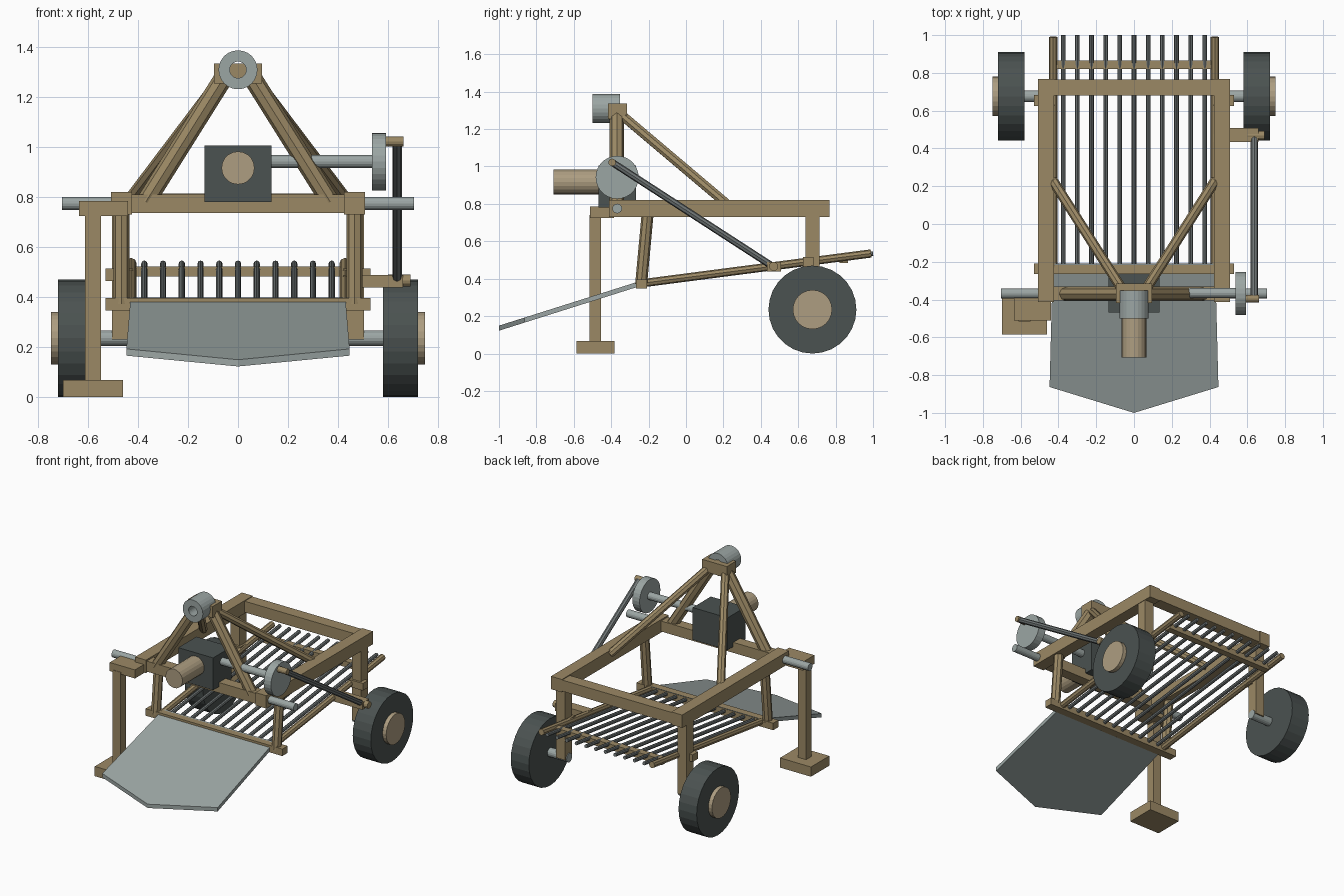
import bpy, bmesh, math
from mathutils import Vector

if "Cube" in bpy.data.objects:
    bpy.data.objects.remove(bpy.data.objects["Cube"])


def mat(name, r, g, b):
    m = bpy.data.materials.new(name)
    m.diffuse_color = (r, g, b, 1)
    m.use_nodes = True
    m.node_tree.nodes["Principled BSDF"].inputs["Base Color"].default_value = m.diffuse_color
    return m


TAN = mat("tan_paint", 0.33, 0.25, 0.13)
HUB = mat("pale_tan", 0.42, 0.34, 0.22)
STEEL = mat("steel", 0.33, 0.38, 0.37)
ROD = mat("rod_steel", 0.16, 0.18, 0.18)
DARK = mat("dark_rubber", 0.07, 0.085, 0.082)


def finish(name, bm, m):
    bmesh.ops.recalc_face_normals(bm, faces=bm.faces)
    me = bpy.data.meshes.new(name)
    bm.to_mesh(me)
    bm.free()
    me.materials.append(m)
    ob = bpy.data.objects.new(name, me)
    bpy.context.collection.objects.link(ob)
    return ob


def box(name, x, y, z, m=TAN):
    """Box from (min, max) ranges."""
    bm = bmesh.new()
    bmesh.ops.create_cube(bm, size=1)
    for v in bm.verts:
        for i, (a, b) in enumerate((x, y, z)):
            v.co[i] = (a + b) / 2 + v.co[i] * (b - a)
    return finish(name, bm, m)


def bar(name, a, b, r, m=TAN, n=8):
    """Round or faceted bar between two points."""
    a, b = Vector(a), Vector(b)
    d = b - a
    bm = bmesh.new()
    bmesh.ops.create_cone(bm, cap_ends=True, segments=n, radius1=r, radius2=r, depth=d.length)
    q = d.to_track_quat('Z', 'Y')
    for v in bm.verts:
        v.co = q @ v.co + (a + b) / 2
    return finish(name, bm, m)


def span(s, a, b):
    """Mirror an x range to side s."""
    return tuple(sorted((s * a, s * b)))


# main frame cross beams
box("front_beam", (-0.44, 0.44), (-0.405, -0.33), (0.737, 0.81))
box("rear_beam", (-0.44, 0.44), (0.68, 0.765), (0.737, 0.815))

for s, side in ((-1, "left"), (1, "right")):
    # side rails, rear legs and pivot blocks
    box(side + "_frame_rail", span(s, 0.424, 0.508), (-0.413, 0.768), (0.73, 0.82))
    box(side + "_rear_leg", span(s, 0.435, 0.505), (0.64, 0.715), (0.23, 0.74))
    box(side + "_pivot_block", span(s, 0.42, 0.53), (0.625, 0.683), (0.465, 0.515))
    # headstock legs and braces
    bar(side + "_mast_leg", (s * 0.37, -0.37, 0.78), (s * 0.05, -0.37, 1.29), 0.038)
    bar(side + "_mast_brace", (s * 0.43, 0.23, 0.79), (s * 0.06, -0.35, 1.28), 0.027)
    # sieve hangers and side rails
    bar(side + "_sieve_hanger", (s * 0.467, -0.205, 0.75), (s * 0.467, -0.24, 0.37), 0.032)
    bar(side + "_sieve_rail", (s * 0.428, -0.24, 0.375), (s * 0.428, 0.99, 0.535), 0.022)
    # lower hitch pins
    bar(side + "_hitch_pin", (s * 0.43, -0.368, 0.775), (s * 0.705, -0.368, 0.775), 0.026, STEEL, 16)
    # wheels
    c = (0.676, 0.235)
    bar(side + "_axle", (s * 0.43, *c), (s * 0.62, *c), 0.031, STEEL, 16)
    bar(side + "_tyre", (s * 0.58, *c), (s * 0.72, *c), 0.235, DARK, 28)
    bar(side + "_hub", (s * 0.69, *c), (s * 0.748, *c), 0.105, HUB, 24)

# headstock block and hitch ring
box("mast_block", (-0.096, 0.096), (-0.417, -0.315), (1.255, 1.336))
bm = bmesh.new()
N = 24
loops = []
for r, y in ((0.078, -0.50), (0.078, -0.353), (0.033, -0.353), (0.033, -0.50)):
    loops.append([bm.verts.new((r * math.cos(2 * math.pi * i / N), y,
                                1.31 + r * math.sin(2 * math.pi * i / N))) for i in range(N)])
for k in range(4):
    p, q = loops[k], loops[(k + 1) % 4]
    for i in range(N):
        j = (i + 1) % N
        bm.faces.new((p[i], p[j], q[j], q[i]))
finish("hitch_ring", bm, STEEL)

# gearbox, input shaft and crank drive
box("gearbox", (-0.135, 0.135), (-0.468, -0.267), (0.78, 1.006), DARK)
bar("input_shaft", (0, -0.708, 0.917), (0, -0.46, 0.917), 0.066, HUB, 20)
bar("drive_shaft", (0.12, -0.366, 0.943), (0.55, -0.366, 0.943), 0.026, STEEL, 16)
bar("flywheel", (0.537, -0.368, 0.942), (0.593, -0.368, 0.942), 0.115, STEEL, 28)
bar("crank_pin", (0.58, -0.395, 1.022), (0.663, -0.395, 1.022), 0.02, TAN, 12)
bar("connecting_rod", (0.637, -0.395, 1.022), (0.637, 0.465, 0.465), 0.019, ROD)
bar("rod_end_pin", (0.60, 0.468, 0.466), (0.69, 0.468, 0.466), 0.024, TAN, 12)
box("drive_arm", (0.42, 0.66), (0.434, 0.508), (0.438, 0.488))

# parking stand
box("stand_bracket", (-0.636, -0.44), (-0.512, -0.385), (0.725, 0.785))
box("stand_post", (-0.612, -0.548), (-0.515, -0.455), (0.05, 0.74))
box("stand_foot", (-0.70, -0.46), (-0.586, -0.383), (0, 0.068))

# sieve: cross bars and rods
box("sieve_front_bar", (-0.53, 0.53), (-0.266, -0.208), (0.347, 0.396))
box("sieve_rear_bar", (-0.42, 0.42), (0.82, 0.866), (0.483, 0.523))
for i in range(11):
    x = (i - 5) * 0.075
    bar("sieve_rod_%d" % (i + 1), (x, -0.22, 0.378), (x, 1.0, 0.534), 0.0125, ROD)

# digging blade, sloping down to a pointed front edge
outline = ((-0.43, -0.21), (-0.447, -0.863), (0, -1.0), (0.447, -0.863), (0.43, -0.21))
bm = bmesh.new()
face = bm.faces.new([bm.verts.new((x, y, 0.122 + 0.316 * (y + 1))) for x, y in outline])
ext = bmesh.ops.extrude_face_region(bm, geom=[face])
for v in ext["geom"]:
    if isinstance(v, bmesh.types.BMVert):
        v.co.z += 0.027
finish("digging_blade", bm, STEEL)
